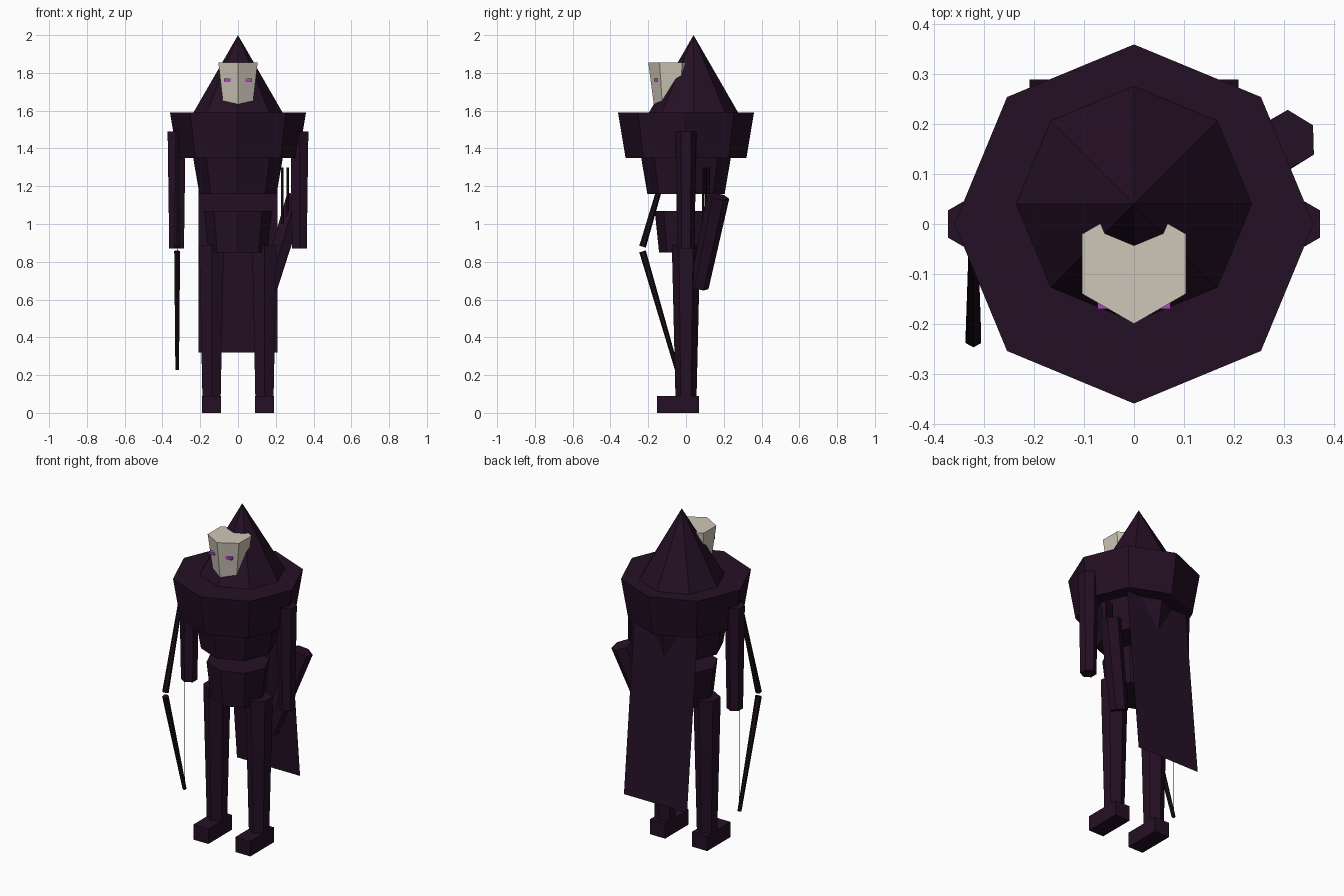
import bpy
import bmesh
from mathutils import Vector

cube = bpy.data.objects.get("Cube")
if cube:
    bpy.data.objects.remove(cube, do_unlink=True)


def material(name, color):
    mat = bpy.data.materials.new(name)
    mat.use_nodes = True
    mat.diffuse_color = (*color, 1)
    mat.node_tree.nodes["Principled BSDF"].inputs["Base Color"].default_value = (*color, 1)
    return mat


CLOTH = material("dark plum cloth", (0.018, 0.005, 0.018))
WOOD = material("blackened wood", (0.010, 0.004, 0.009))
BONE = material("pale bone", (0.62, 0.57, 0.48))
GLOW = material("violet glow", (0.45, 0.06, 0.55))


def finish(name, bm, mat):
    bmesh.ops.recalc_face_normals(bm, faces=bm.faces)
    mesh = bpy.data.meshes.new(name)
    bm.to_mesh(mesh)
    bm.free()
    mesh.materials.append(mat)
    obj = bpy.data.objects.new(name, mesh)
    bpy.context.collection.objects.link(obj)
    return obj


def rod(name, start, end, r_start, r_end, mat=CLOTH, sides=6):
    """Tapered prism running from start to end."""
    a, b = Vector(start), Vector(end)
    bm = bmesh.new()
    bmesh.ops.create_cone(bm, cap_ends=True, segments=sides, radius1=r_start,
                          radius2=r_end, depth=(b - a).length)
    obj = finish(name, bm, mat)
    obj.location = (a + b) / 2
    obj.rotation_mode = 'QUATERNION'
    obj.rotation_quaternion = Vector((0, 0, 1)).rotation_difference(b - a)
    return obj


def box(name, center, size, mat=CLOTH):
    bm = bmesh.new()
    bmesh.ops.create_cube(bm, size=1)
    bmesh.ops.scale(bm, vec=size, verts=bm.verts)
    obj = finish(name, bm, mat)
    obj.location = center
    return obj


# Body: pelvis, torso, shoulder mantle and pointed hood
pelvis = rod("pelvis", (0, 0, 0.85), (0, 0, 1.07), 0.155, 0.18, sides=8)
pelvis.scale.y = 0.92
rod("torso", (0, 0, 1.16), (0, 0, 1.5), 0.205, 0.262, sides=8)
rod("mantle", (0, 0, 1.35), (0, 0, 1.59), 0.32, 0.36, sides=8)
rod("hood", (0, 0.04, 1.59), (0, 0.04, 2.0), 0.236, 0, sides=8)

# Mask sunk into the hood
rod("mask", (0, -0.08, 1.63), (0, -0.08, 1.855), 0.09, 0.12, BONE)

# Paired parts
for side, s in (("right", -1), ("left", 1)):
    box(side + "_eye", (s * 0.055, -0.16, 1.762), (0.036, 0.02, 0.015), GLOW)
    rod(side + "_arm", (s * 0.325, 0, 0.87), (s * 0.325, 0, 1.49), 0.045, 0.055)
    rod(side + "_leg", (s * 0.14, 0, 0.05), (s * 0.14, 0, 0.89), 0.055, 0.075)
    box(side + "_foot", (s * 0.14, -0.042, 0.045), (0.1, 0.224, 0.09))

# Cape: a single sheet that flares away from the back
bm = bmesh.new()
bm.faces.new([bm.verts.new(p) for p in (
    (-0.21, 0.29, 0.32), (0.21, 0.29, 0.32), (0.21, 0.178, 1.48), (-0.21, 0.178, 1.48))])
finish("cape", bm, CLOTH)

# Quiver slung at the left hip, with arrows
rod("quiver", (0.165, 0.07, 0.665), (0.31, 0.17, 1.145), 0.05, 0.06)
for i in range(3):
    x, y = 0.233 + 0.03 * i, 0.09 + 0.015 * i
    rod(f"arrow_{i + 1}", (x, y, 1.0), (x, y, 1.3), 0.007, 0.007, WOOD, 5)

# Bow: two limbs meeting at the grip, and a string between the tips
BOW_X = -0.322
for name, grip_z, tip_z in (("lower_bow_limb", 0.855, 0.23), ("upper_bow_limb", 0.88, 1.5)):
    rod(name, (BOW_X, -0.23, grip_z), (BOW_X, -0.048, tip_z), 0.018, 0.011, WOOD)
rod("bow_string", (BOW_X, -0.048, 0.23), (BOW_X, -0.048, 1.5), 0.002, 0.002, WOOD, 4)
